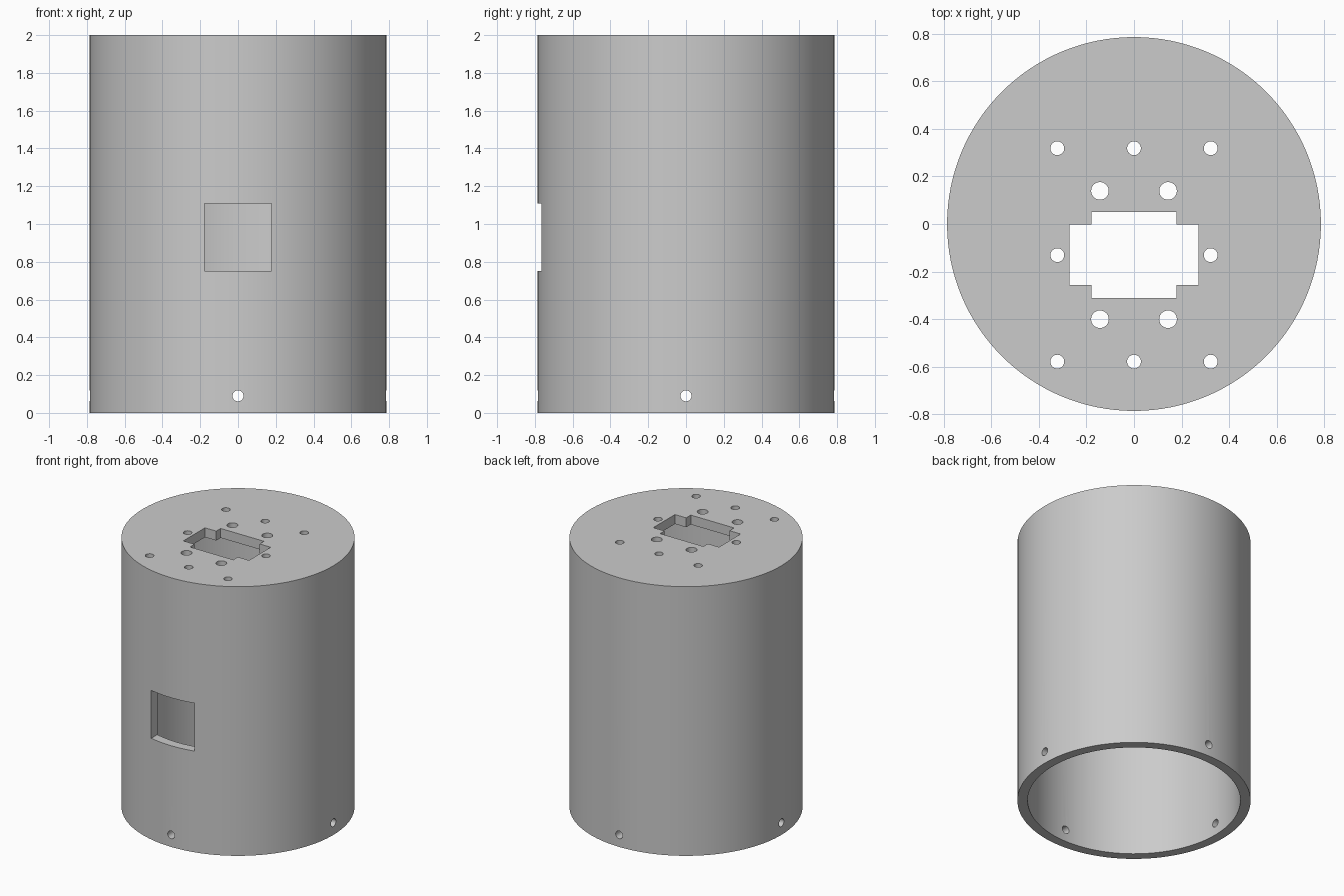
import bpy, bmesh, math
from mathutils import Matrix, Vector

cube = bpy.data.objects.get("Cube")
if cube:
    bpy.data.objects.remove(cube, do_unlink=True)

R_OUT, R_IN, HEIGHT, TOP = 0.785, 0.716, 2.0, 0.07
SEGMENTS = 128

grey = bpy.data.materials.new("plain grey")
grey.use_nodes = True
grey.diffuse_color = (0.6, 0.6, 0.6, 1)
grey.node_tree.nodes["Principled BSDF"].inputs["Base Color"].default_value = (0.6, 0.6, 0.6, 1)


def to_object(bm, name):
    bmesh.ops.recalc_face_normals(bm, faces=bm.faces)
    mesh = bpy.data.meshes.new(name)
    bm.to_mesh(mesh)
    bm.free()
    mesh.materials.append(grey)
    obj = bpy.data.objects.new(name, mesh)
    bpy.context.collection.objects.link(obj)
    return obj


def add_prism(bm, outline, z0, z1):
    """Extrude a flat outline upward from z0 to z1."""
    face = bm.faces.new([bm.verts.new((x, y, z0)) for x, y in outline])
    new = bmesh.ops.extrude_face_region(bm, geom=[face])["geom"]
    top = [v for v in new if isinstance(v, bmesh.types.BMVert)]
    bmesh.ops.translate(bm, verts=top, vec=(0, 0, z1 - z0))


def add_rod(bm, centre, radius, depth, rotation=Matrix()):
    bmesh.ops.create_cone(bm, cap_ends=True, segments=32, radius1=radius, radius2=radius,
                          depth=depth, matrix=Matrix.Translation(centre) @ rotation)


# Cup-shaped housing: closed on top, open underneath
bm = bmesh.new()
rings = []
for r, z in [(R_IN, HEIGHT - TOP), (R_IN, 0), (R_OUT, 0), (R_OUT, HEIGHT)]:
    rings.append([bm.verts.new((r * math.cos(a), r * math.sin(a), z))
                  for a in (math.tau * i / SEGMENTS for i in range(SEGMENTS))])
for lower, upper in zip(rings, rings[1:]):
    for i in range(SEGMENTS):
        j = (i + 1) % SEGMENTS
        bm.faces.new((lower[i], lower[j], upper[j], upper[i]))
bm.faces.new(rings[0])
bm.faces.new(rings[-1])
housing = to_object(bm, "cylindrical_housing")

# All openings are gathered into one cutter
bm = bmesh.new()
z_mid = HEIGHT - TOP / 2

# Stepped opening in the top plate
half = [(0.178, -0.31), (0.178, -0.256), (0.27, -0.256), (0.27, -0.002), (0.178, -0.002), (0.178, 0.05)]
outline = half + [(-x, y) for x, y in reversed(half)]
add_prism(bm, outline, HEIGHT - TOP - 0.1, HEIGHT + 0.1)

# Small and large holes in the top plate
for y, columns in [(0.318, (-0.322, 0, 0.322)), (-0.131, (-0.322, 0.322)), (-0.578, (-0.322, 0, 0.322))]:
    for x in columns:
        add_rod(bm, Vector((x, y, z_mid)), 0.029, 0.3)
for x in (-0.143, 0.143):
    for y in (0.139, -0.4):
        add_rod(bm, Vector((x, y, z_mid)), 0.037, 0.3)

# Four radial screw holes near the lower rim
for k in range(4):
    turn = Matrix.Rotation(k * math.pi / 2, 4, 'Z')
    add_rod(bm, turn @ Vector((0.75, 0, 0.09)), 0.029, 0.3, turn @ Matrix.Rotation(math.pi / 2, 4, 'Y'))

# Square window in the front wall
add_prism(bm, [(-0.178, -0.9), (0.178, -0.9), (0.178, -0.5), (-0.178, -0.5)], 0.752, 1.108)
cutter = to_object(bm, "opening_cutter")
cutter.hide_render = True

# Cut the openings, then discard the cutter
cut = housing.modifiers.new("openings", 'BOOLEAN')
cut.operation = 'DIFFERENCE'
cut.solver = 'EXACT'
cut.object = cutter
bpy.context.view_layer.update()
bpy.ops.object.select_all(action='DESELECT')
housing.select_set(True)
bpy.context.view_layer.objects.active = housing
bpy.ops.object.modifier_apply(modifier=cut.name)
bpy.data.objects.remove(cutter, do_unlink=True)
bpy.ops.object.shade_smooth_by_angle(angle=math.radians(30))
